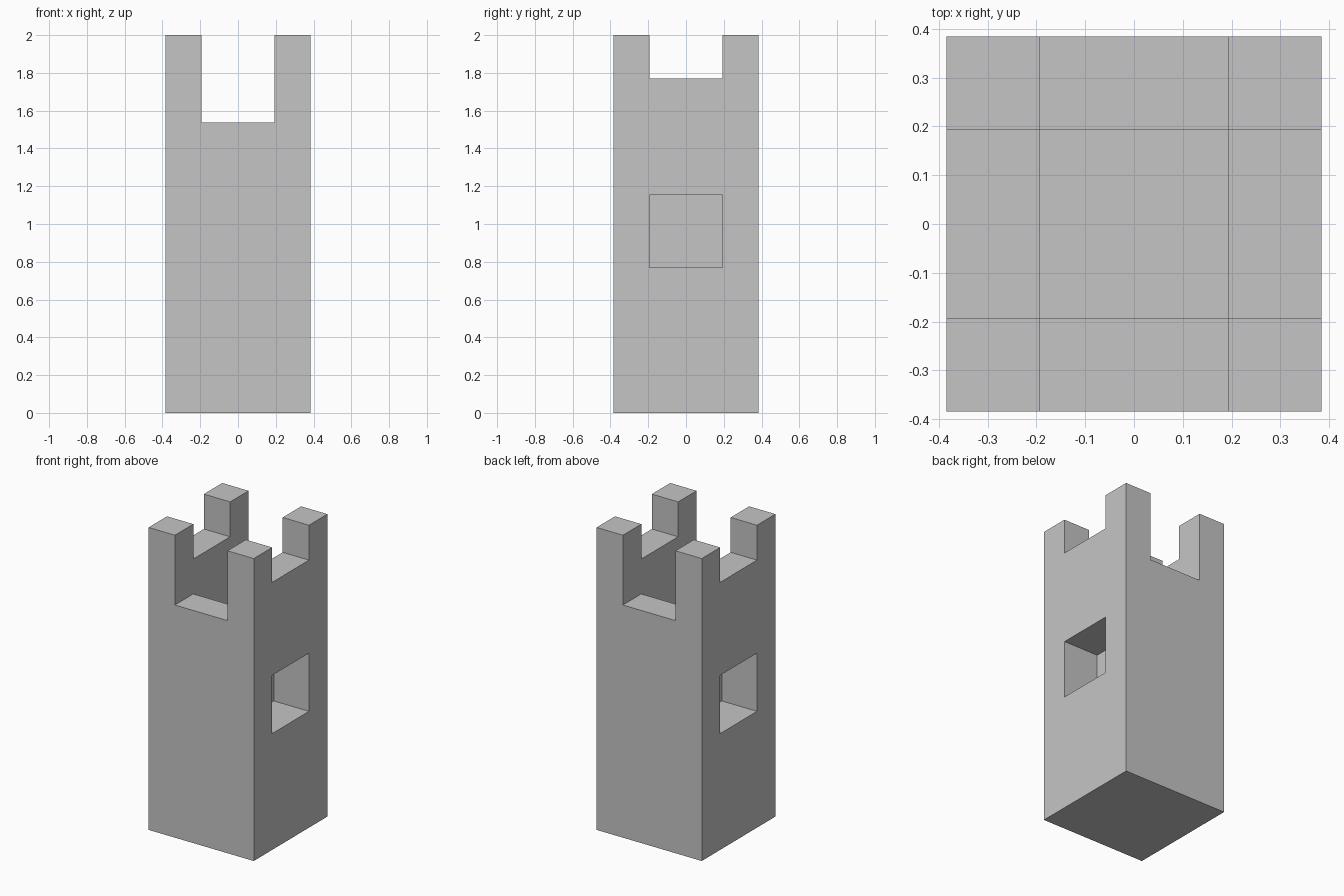
import bpy
import bmesh
from mathutils import Matrix, Vector

cube = bpy.data.objects.get("Cube")
if cube:
    bpy.data.objects.remove(cube, do_unlink=True)

U = 1 / 13            # building unit: tower is 10 wide and 26 tall
HALF, GAP, TALL = 5, 2.5, 26

stone = bpy.data.materials.new("grey stone")
stone.use_nodes = True
grey = (0.56, 0.56, 0.56, 1)
stone.diffuse_color = grey
stone.node_tree.nodes["Principled BSDF"].inputs["Base Color"].default_value = grey


def box(name, low, high):
    """Box between two corners, given in building units."""
    low, high = Vector(low) * U, Vector(high) * U
    bm = bmesh.new()
    bmesh.ops.create_cube(bm, size=1, matrix=Matrix.Translation((low + high) / 2)
                          @ Matrix.Diagonal((high - low).to_4d()))
    mesh = bpy.data.meshes.new(name)
    bm.to_mesh(mesh)
    bm.free()
    mesh.materials.append(stone)
    obj = bpy.data.objects.new(name, mesh)
    bpy.context.collection.objects.link(obj)
    return obj


# Solid tower block
tower = box("tower", (-HALF, -HALF, 0), (HALF, HALF, TALL))

# Open shaft, deep front/back gap and shallow side gap in the battlements
over, top = HALF + 1, TALL + 2
cutters = [
    box("shaft_cutter", (-GAP, -GAP, 16), (GAP, GAP, top)),
    box("front_gap_cutter", (-GAP, -over, 20), (GAP, over, top)),
    box("side_gap_cutter", (-over, -GAP, 23), (over, GAP, top)),
]

# Recessed square window on each side, a third of the width deep
inner = HALF / 3
for name, x0, x1 in (("right", -over, -inner), ("left", inner, over)):
    cutters.append(box(name + "_window_cutter", (x0, -GAP, 10), (x1, GAP, 15)))

for cutter in cutters:
    cutter.hide_render = True
    cutter.hide_viewport = False
    mod = tower.modifiers.new(cutter.name, "BOOLEAN")
    mod.operation = "DIFFERENCE"
    mod.solver = "EXACT"
    mod.object = cutter

# Bake the cuts and remove the cutters
depsgraph = bpy.context.evaluated_depsgraph_get()
depsgraph.update()
carved = bpy.data.meshes.new_from_object(tower.evaluated_get(depsgraph))
tower.modifiers.clear()
tower.data = carved
for cutter in cutters:
    bpy.data.objects.remove(cutter, do_unlink=True)
